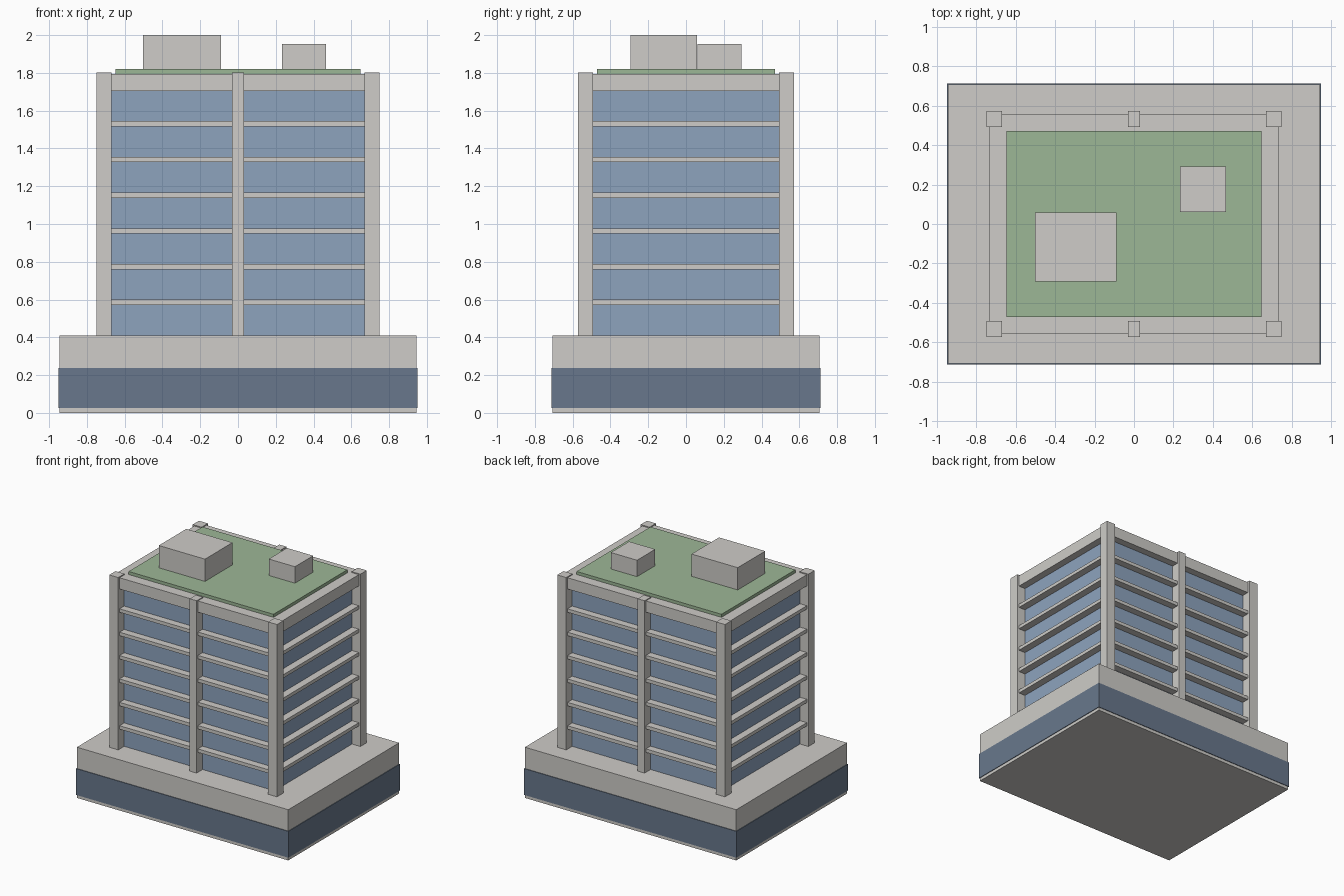
import bpy

if "Cube" in bpy.data.objects:
    bpy.data.objects.remove(bpy.data.objects["Cube"], do_unlink=True)


def material(name, rgb):
    mat = bpy.data.materials.new(name)
    mat.use_nodes = True
    color = (*rgb, 1.0)
    mat.diffuse_color = color
    mat.node_tree.nodes["Principled BSDF"].inputs["Base Color"].default_value = color
    return mat


concrete = material("warm concrete", (0.62, 0.605, 0.58))
glass = material("blue glass", (0.27, 0.37, 0.515))
dark_glass = material("dark shopfront glass", (0.14, 0.187, 0.262))
planting = material("roof green", (0.335, 0.475, 0.305))


def box(name, mat, x, y, z):
    """Axis-aligned box from (low, high) pairs."""
    bpy.ops.mesh.primitive_cube_add(
        size=1, location=[(a + b) / 2 for a, b in (x, y, z)])
    obj = bpy.context.object
    obj.name = name
    obj.scale = [b - a for a, b in (x, y, z)]
    bpy.ops.object.transform_apply(location=False, rotation=False, scale=True)
    obj.data.materials.append(mat)
    return obj


def centred(name, mat, half_x, half_y, z):
    return box(name, mat, (-half_x, half_x), (-half_y, half_y), z)


PODIUM_TOP = 0.41
PILLAR_TOP = 1.803

# Podium with a wrapped shopfront band
centred("podium", concrete, 0.945, 0.708, (0, PODIUM_TOP))
centred("shopfront_band", dark_glass, 0.95, 0.713, (0.025, 0.238))

# Recessed glass tower, floor slabs and roof slab
centred("glass_core", glass, 0.675, 0.497, (PODIUM_TOP, 1.75))
for i in range(6):
    low = 0.571 + 0.189 * i
    centred(f"floor_slab_{i + 1}", concrete, 0.735, 0.556, (low, low + 0.028))
centred("roof_slab", concrete, 0.735, 0.556, (1.704, 1.795))

# Corner pillars, and a middle pillar on the front and the back
for sy, end in ((-1, "front"), (1, "back")):
    y = sorted((sy * 0.493, sy * 0.573))
    for sx, side in ((-1, "right"), (1, "left")):
        x = sorted((sx * 0.67, sx * 0.75))
        box(f"{end}_{side}_pillar", concrete, x, y, (PODIUM_TOP, PILLAR_TOP))
    box(f"{end}_middle_pillar", concrete, (-0.031, 0.031), y,
        (PODIUM_TOP, PILLAR_TOP))

# Roof garden and plant rooms
centred("roof_garden", planting, 0.648, 0.472, (1.795, 1.82))
box("large_plant_room", concrete, (-0.503, -0.09), (-0.293, 0.058), (1.81, 2.0))
box("small_plant_room", concrete, (0.233, 0.467), (0.06, 0.293), (1.81, 1.953))
